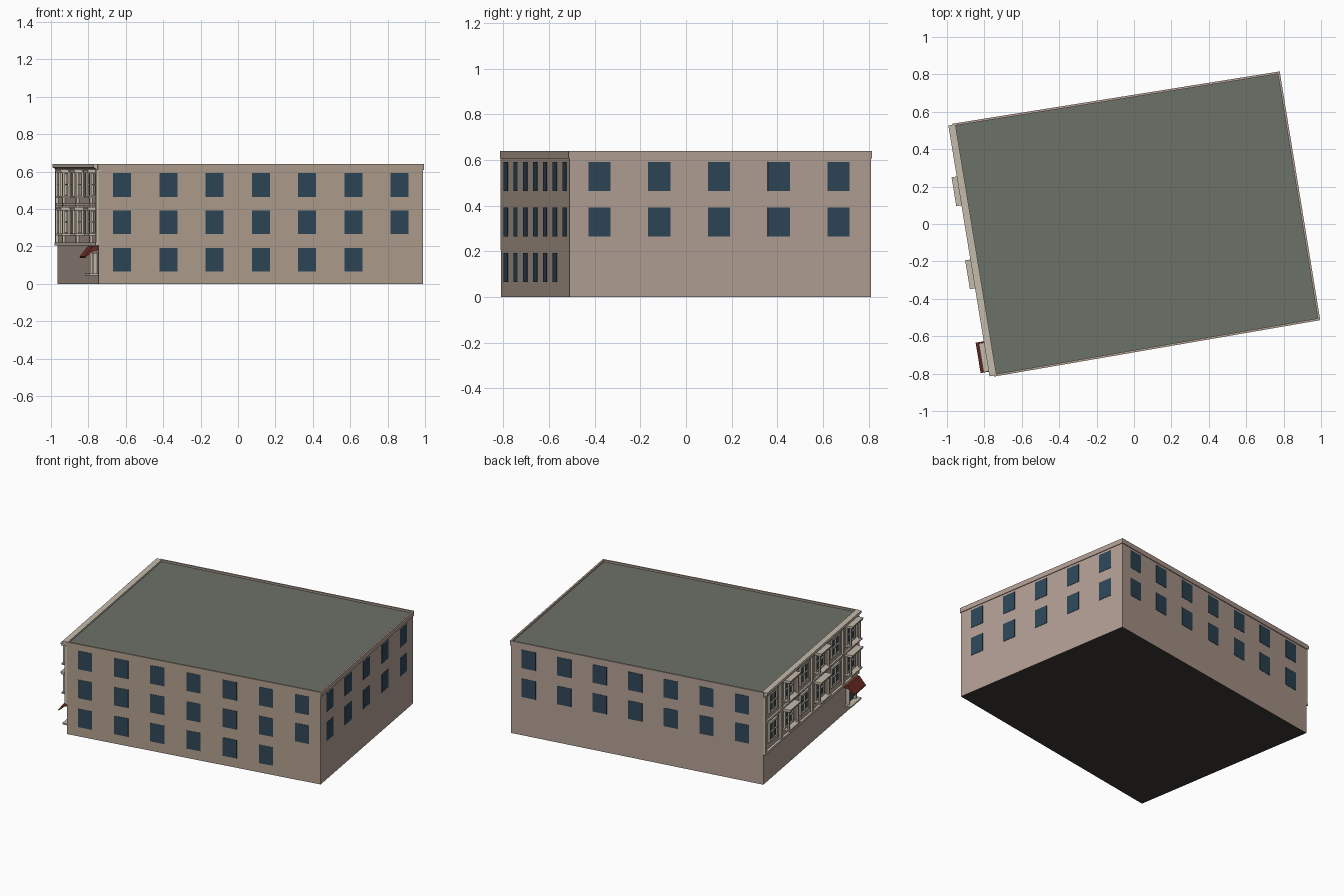
import bpy, bmesh
from mathutils import Vector

if "Cube" in bpy.data.objects:
    bpy.data.objects.remove(bpy.data.objects["Cube"])


def material(name, r, g, b):
    m = bpy.data.materials.new(name)
    m.diffuse_color = tuple((c / 255) ** 2.2 for c in (r, g, b)) + (1,)
    m.use_nodes = True
    m.node_tree.nodes["Principled BSDF"].inputs["Base Color"].default_value = m.diffuse_color
    return m


TAN = material("tan_brick", 176, 158, 142)
PINK = material("pink_brick", 178, 158, 148)
CREAM = material("cream_stone", 196, 186, 170)
GLASS = material("blue_glass", 50, 72, 88)
ROOF = material("grey_roof", 107, 112, 104)
DARK = material("dark_base", 60, 59, 57)
RED = material("red_canopy", 112, 50, 44)

# Footprint corners, counter-clockwise: front-left, front-right, back-right, back-left
CORNERS = [Vector(c) for c in ((-.745, -.81), (.99, -.51), (.775, .81), (-.965, .532))]


class Wall:
    """Frame of one wall: s along it, p outward, z up."""
    def __init__(self, i):
        self.o = CORNERS[i]
        d = CORNERS[(i + 1) % 4] - self.o
        self.length = d.length
        self.u = d.normalized()
        self.n = Vector((self.u.y, -self.u.x))

    def at(self, s, p, z):
        v = self.o + self.u * s + self.n * p
        return (v.x, v.y, z)


FRONT, RIGHT, BACK, FACADE = WALLS = [Wall(i) for i in range(4)]


def finish(bm, name, mats):
    bmesh.ops.recalc_face_normals(bm, faces=bm.faces)
    me = bpy.data.meshes.new(name)
    bm.to_mesh(me)
    bm.free()
    for m in mats:
        me.materials.append(m)
    ob = bpy.data.objects.new(name, me)
    bpy.context.collection.objects.link(ob)
    return ob


def prism(bm, wall, s0, s1, profile):
    """Run a (p, z) profile along a wall from s0 to s1."""
    a = [bm.verts.new(wall.at(s0, p, z)) for p, z in profile]
    b = [bm.verts.new(wall.at(s1, p, z)) for p, z in profile]
    bm.faces.new(a)
    bm.faces.new(b[::-1])
    for i in range(len(a)):
        j = (i + 1) % len(a)
        bm.faces.new((a[i], b[i], b[j], a[j]))


def box(bm, wall, s0, s1, z0, z1, p0, p1):
    prism(bm, wall, s0, s1, [(p0, z0), (p1, z0), (p1, z1), (p0, z1)])


# Main block with ground slab, four walls and roof
H = .628
bm = bmesh.new()
low = [bm.verts.new((c.x, c.y, 0)) for c in CORNERS]
top = [bm.verts.new((c.x, c.y, H)) for c in CORNERS]
bm.faces.new(low[::-1]).material_index = 2
bm.faces.new(top).material_index = 3
for i in range(4):
    j = (i + 1) % 4
    f = bm.faces.new((low[i], low[j], top[j], top[i]))
    f.material_index = 0 if i == 0 else 1
finish(bm, "building_block", [TAN, PINK, DARK, ROOF])

# Parapet band around the front, right and back
for w, name, mat in ((FRONT, "front", TAN), (RIGHT, "right", PINK), (BACK, "back", PINK)):
    bm = bmesh.new()
    box(bm, w, -.005, w.length + .005, .607, .64, -.007, .005)
    finish(bm, name + "_parapet", [mat])

# Plain windows: start, spacing, count for each floor from the ground up
ROWS = (.065, .265, .465)
for w, name, first, step, counts in (
        (FRONT, "front", .127, .251, (6, 7, 7)),
        (RIGHT, "right", .132, .2655, (0, 5, 5)),
        (BACK, "back", .125, .248, (0, 7, 7))):
    bm = bmesh.new()
    for z, count in zip(ROWS, counts):
        for k in range(count):
            s = first + k * step
            box(bm, w, s - .049, s + .049, z, z + .127, -.003, .002)
    finish(bm, name + "_windows", [GLASS])

# Facade cornice, belt courses and pilasters
L = FACADE.length
bm = bmesh.new()
prism(bm, FACADE, 0, L, [(-.01, .6), (.01, .6), (.014, .615), (.028, .622), (.028, .64), (-.01, .64)])
finish(bm, "facade_cornice", [CREAM])
bm = bmesh.new()
box(bm, FACADE, 0, L, .205, .22, 0, .016)
box(bm, FACADE, 0, L, .415, .428, 0, .012)
finish(bm, "facade_belt_courses", [CREAM])
bm = bmesh.new()
for s in (.0125, .2425, .6925, 1.1425, L - .0125):
    box(bm, FACADE, s - .0125, s + .0125, .22, .605, 0, .014)
finish(bm, "facade_pilasters", [CREAM])

# Facade windows: every second one has a projecting surround
glass, frames, surrounds = bmesh.new(), bmesh.new(), bmesh.new()


def facade_window(s, z, projecting):
    box(glass, FACADE, s - .05, s + .05, z, z + .12, 0, .004)
    for a, b in ((-.06, -.048), (-.005, .005), (.048, .06)):
        box(frames, FACADE, s + a, s + b, z, z + .12, 0, .012)
    for a, b in ((-.01, .004), (.056, .062), (.116, .13)):
        box(frames, FACADE, s - .06, s + .06, z + a, z + b, 0, .013)
    if projecting:
        for a, b, p in ((-.012, -.003, .05), (.122, .131, .052), (.131, .139, .056)):
            box(surrounds, FACADE, s - .078, s + .078, z + a, z + b, 0, p)
        for d in (-.064, .064):
            box(surrounds, FACADE, s + d - .006, s + d + .006, z - .003, z + .122, .03, .042)


for k in range(6):
    for z in ROWS[1:]:
        facade_window(.13 + k * .225, z + .006, k % 2 == 1)

# Entrance at the front end of the facade
S = 1.255
box(glass, FACADE, S - .045, S + .045, .055, .165, 0, .004)
for a, b in ((-.055, -.043), (.043, .055)):
    box(frames, FACADE, S + a, S + b, .055, .165, 0, .022)
box(surrounds, FACADE, S - .075, S + .075, .045, .055, 0, .045)
finish(glass, "facade_glass", [GLASS])
finish(frames, "facade_window_frames", [CREAM])
finish(surrounds, "facade_window_surrounds", [CREAM])

# Sloping red canopy
bm = bmesh.new()
prism(bm, FACADE, S - .085, S + .08,
      [(0, .18), (.025, .176), (.07, .137), (.072, .145), (.028, .2), (0, .203)])
finish(bm, "entrance_canopy", [RED])
